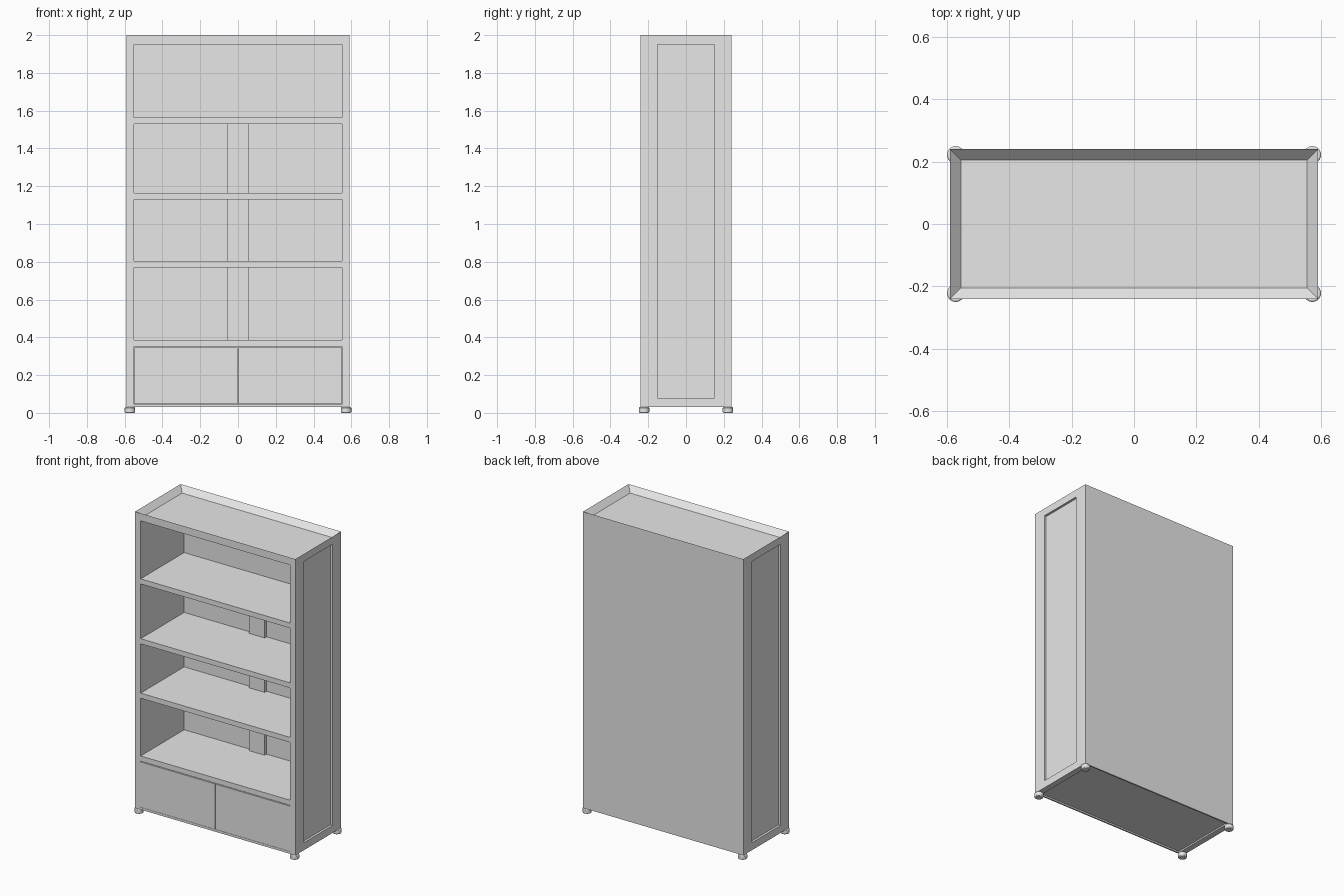
import bpy, bmesh
from mathutils import Vector

cube = bpy.data.objects.get("Cube")
if cube:
    bpy.data.objects.remove(cube, do_unlink=True)

grey = bpy.data.materials.new("light_grey")
grey.use_nodes = True
grey.diffuse_color = (0.8, 0.8, 0.8, 1)
grey.node_tree.nodes["Principled BSDF"].inputs["Base Color"].default_value = (0.8, 0.8, 0.8, 1)


def finish(name, bm):
    mesh = bpy.data.meshes.new(name)
    bm.to_mesh(mesh)
    bm.free()
    mesh.materials.append(grey)
    obj = bpy.data.objects.new(name, mesh)
    bpy.context.collection.objects.link(obj)
    return obj


def box_mesh(lo, hi):
    lo, hi = Vector(lo), Vector(hi)
    bm = bmesh.new()
    bmesh.ops.create_cube(bm, size=1)
    for v in bm.verts:
        v.co = (lo + hi) / 2 + v.co * (hi - lo)
    return bm


def recess(bm, normal, lo, hi, depth, sloped=False):
    """Sink a rectangle bounded by lo and hi into the side facing normal."""
    normal = Vector(normal)
    bm.normal_update()
    face = max(bm.faces, key=lambda f: f.calc_center_median().dot(normal) if f.normal.dot(normal) > 0.9 else -9)
    axis = max(range(3), key=lambda i: abs(normal[i]))
    bmesh.ops.inset_individual(bm, faces=[face], thickness=0.01)
    centre = face.calc_center_median()
    for v in face.verts:
        for i in range(3):
            if i != axis:
                v.co[i] = lo[i] if v.co[i] < centre[i] else hi[i]
    if not sloped:
        face = bmesh.ops.extrude_discrete_faces(bm, faces=[face])["faces"][0]
    for v in face.verts:
        v.co -= normal * depth


# Carcass: one solid with tray top, sunken side panels and open front
bm = box_mesh((-0.59, -0.24, 0.03), (0.59, 0.24, 2))
recess(bm, (0, 0, 1), (-0.555, -0.205, 0), (0.555, 0.205, 0), 0.037, sloped=True)
recess(bm, (0, 0, -1), (-0.55, -0.23, 0), (0.55, 0.23, 0), 0.01)
for side in (-1, 1):
    recess(bm, (side, 0, 0), (0, -0.15, 0.08), (0, 0.15, 1.95), 0.015)
recess(bm, (0, -1, 0), (-0.55, 0, 0.045), (0.55, 0, 1.95), 0.46)
finish("carcass", bm)

# Shelves and the back strips between them
shelf_tops = [0.385, 0.803, 1.165, 1.563]
for i, top in enumerate(shelf_tops):
    finish(f"shelf_{i + 1}", box_mesh((-0.55, -0.237, top - 0.034), (0.55, 0.22, top)))
for i, (low, high) in enumerate(zip(shelf_tops, shelf_tops[1:])):
    finish(f"back_strip_{i + 1}", box_mesh((-0.058, 0.2, low), (0.056, 0.22, high - 0.034)))

# Cabinet doors, with a narrow gap in the middle
finish("right_door", box_mesh((-0.549, -0.24, 0.046), (-0.002, -0.22, 0.347)))
finish("left_door", box_mesh((0.002, -0.24, 0.046), (0.549, -0.22, 0.347)))

# Round feet with softened edges
for x, x_name in ((-0.572, "right"), (0.572, "left")):
    for y, y_name in ((-0.222, "front"), (0.222, "back")):
        bm = bmesh.new()
        bmesh.ops.create_cone(bm, cap_ends=True, segments=24, radius1=0.028, radius2=0.028, depth=0.03)
        bmesh.ops.translate(bm, verts=bm.verts, vec=(x, y, 0.015))
        foot = finish(f"{y_name}_{x_name}_foot", bm)
        bevel = foot.modifiers.new("soft_edge", "BEVEL")
        bevel.width, bevel.segments = 0.005, 2
        bpy.ops.object.select_all(action="DESELECT")
        bpy.context.view_layer.objects.active = foot
        foot.select_set(True)
        bpy.ops.object.shade_smooth_by_angle()
